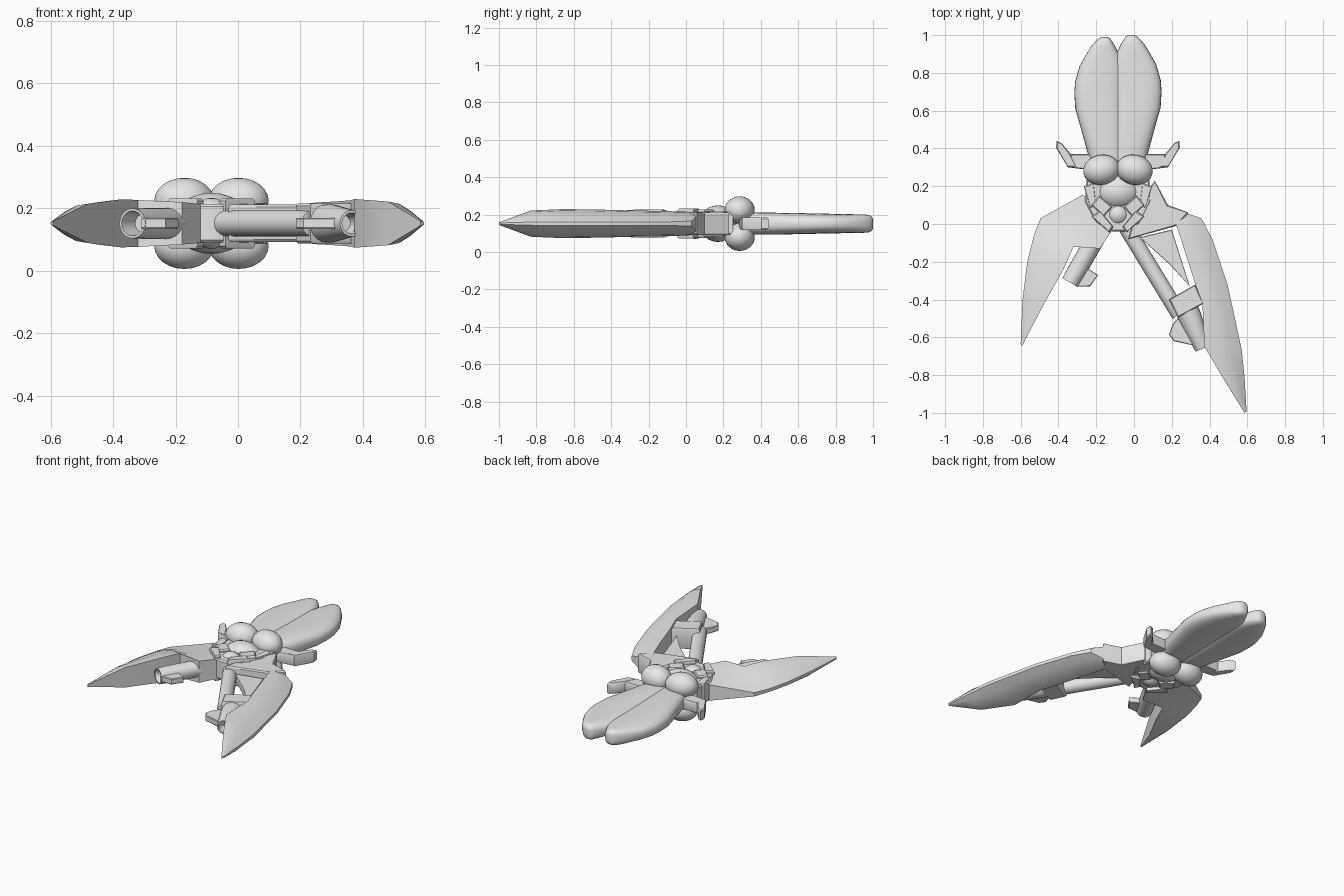
import bpy, bmesh, math
from mathutils import Vector

if "Cube" in bpy.data.objects:
    bpy.data.objects.remove(bpy.data.objects["Cube"])

CX, CZ = -0.085, 0.152          # hull centre line and mid height
grey = bpy.data.materials.new("hull_grey")
grey.diffuse_color = (0.8, 0.8, 0.8, 1)
grey.use_nodes = True
grey.node_tree.nodes["Principled BSDF"].inputs["Base Color"].default_value = grey.diffuse_color


def finish(bm, name, angle=30):
    bmesh.ops.remove_doubles(bm, verts=bm.verts, dist=0.0005)
    bmesh.ops.recalc_face_normals(bm, faces=bm.faces)
    me = bpy.data.meshes.new(name)
    bm.to_mesh(me)
    bm.free()
    ob = bpy.data.objects.new(name, me)
    bpy.context.collection.objects.link(ob)
    me.materials.append(grey)
    bpy.ops.object.select_all(action='DESELECT')
    ob.select_set(True)
    bpy.context.view_layer.objects.active = ob
    bpy.ops.object.shade_smooth_by_angle(angle=math.radians(angle))
    return ob


def loft(name, rings, angle=30, caps=True):
    """Skin a list of equal-length closed rings."""
    bm = bmesh.new()
    vs = [[bm.verts.new(p) for p in r] for r in rings]
    n = len(vs[0])
    for a, b in zip(vs, vs[1:]):
        for i in range(n):
            j = (i + 1) % n
            bm.faces.new((a[i], a[j], b[j], b[i]))
    if caps:
        bm.faces.new(vs[0])
        bm.faces.new(vs[-1])
    return finish(bm, name, angle)


def slab(name, pts, half, inset=0.008):
    """Flat plate from a plan outline, with chamfered top and bottom rims."""
    c = Vector((sum(p[0] for p in pts), sum(p[1] for p in pts))) / len(pts)
    rings = []
    for z, s in ((-half, inset), (-half + inset, 0), (half - inset, 0), (half, inset)):
        ring = []
        for p in pts:
            v = Vector(p)
            v += (c - v).normalized() * s
            ring.append((v.x, v.y, CZ + z))
        rings.append(ring)
    return loft(name, rings)


def turned(name, start, end, profile, sides=20):
    """Revolve (fraction, radius) pairs about a horizontal axis."""
    a, b = Vector((*start, CZ)), Vector((*end, CZ))
    d = (b - a).normalized()
    s = Vector((-d.y, d.x, 0))
    rings = []
    for t, r in profile:
        rings.append([a.lerp(b, t) + s * (r * math.cos(k * math.tau / sides))
                      + Vector((0, 0, r * math.sin(k * math.tau / sides)))
                      for k in range(sides)])
    return loft(name, rings)


def ball(name, loc, size, turn=0):
    bm = bmesh.new()
    bmesh.ops.create_uvsphere(bm, u_segments=20, v_segments=12, radius=1)
    c, s = math.cos(turn), math.sin(turn)
    for v in bm.verts:
        x, y, z = v.co.x * size[0], v.co.y * size[1], v.co.z * size[2]
        v.co = (loc[0] + c * x - s * y, loc[1] + s * x + c * y, loc[2] + z)
    return finish(bm, name, 40)


def blade(name, stations):
    """Scythe wing: thick inner spine falling to a thin outer edge."""
    rings = []
    for (xi, yi), (xo, yo), h, e in stations:
        ring = []
        for f, k in ((0, 1), (0.35, 0.88), (0.7, 0.5), (1, 0)):
            ring.append((xi + (xo - xi) * f, yi + (yo - yi) * f, e + (h - e) * k))
        lower = [(x, y, CZ - z) for x, y, z in reversed(ring)]
        rings.append([(x, y, CZ + z) for x, y, z in ring] + lower)
    return loft(name, rings, 32)


# Long right wing and short left wing
blade("right_wing", [
    ((.20, .04), (.27, .06), .060, .045), ((.225, -.01), (.357, .03), .064, .014),
    ((.255, -.10), (.415, -.08), .067, .010), ((.325, -.32), (.495, -.32), .071, .010),
    ((.362, -.42), (.53, -.48), .074, .010), ((.373, -.65), (.57, -.664), .078, .010),
    ((.48, -.83), (.585, -.81), .070, .009), ((.585, -1.0), (.596, -.99), .007, .004)])
blade("left_wing", [
    ((-.12, -.04), (-.27, .156), .062, .050), ((-.18, -.13), (-.495, .03), .068, .012),
    ((-.32, -.12), (-.53, -.06), .075, .010), ((-.373, -.24), (-.565, -.20), .077, .010),
    ((-.48, -.43), (-.59, -.40), .063, .009), ((-.592, -.645), (-.60, -.635), .007, .004)])

# Right wing framework around its opening
slab("wing_root", [(-.03, -.08), (.225, -.01), (.29, .06), (.18, .10),
                   (.11, .23), (.02, .10)], .060)
slab("wing_pane", [(.03, -.07), (.20, -.03), (.295, -.33), (.19, -.215)], .022, .004)
slab("wing_crossbar", [(.185, -.40), (.325, -.32), (.37, -.42), (.232, -.495)], .064)

# Cannons with hollow muzzles and side fins
turned("right_spar", (-.04, -.02), (.24, -.48), [(0, .042), (1, .042)])
turned("right_cannon", (.25, -.38), (.365, -.66),
       [(0, .06), (.4, .062), (1, .042), (1, .034), (.75, .026)])
slab("right_cannon_fin", [(.23, -.50), (.205, -.53), (.185, -.585), (.21, -.62),
                          (.325, -.645), (.32, -.56)], .018, .004)
turned("left_cannon", (-.20, -.07), (-.338, -.31),
       [(0, .05), (.7, .05), (1, .048), (1, .04), (.75, .03)])
slab("left_cannon_fin", [(-.27, -.22), (-.19, -.27), (-.232, -.33), (-.31, -.332)], .018, .004)

# Central body
slab("body", [(-.25, .25), (.08, .25), (.09, .12), (.03, .0), (-.055, -.04),
              (-.115, -.04), (-.20, .0), (-.26, .12)], .062)
ball("body_core", (CX, .17, CZ), (.125, .10, .098))
ball("front_core", (CX, .05, CZ), (.07, .07, .082))

for side, s in (("left", -1), ("right", 1)):
    def m(pts):
        return [(CX + s * u, y) for u, y in pts]

    # Angled collar blocks and clamps beside the body
    slab(side + "_collar", m([(.13, .22), (.18, .20), (.145, .08), (.115, .10)]), .066)
    slab(side + "_front_clamp", m([(.025, -.015), (.095, .07), (.14, .04), (.045, -.045)]), .080)
    slab(side + "_body_brace", m([(.03, .09), (.10, .15), (.14, .10), (.075, .04)]), .076)

    # Bent side arm
    slab(side + "_arm_base", m([(.14, .37), (.25, .37), (.265, .30), (.14, .285)]), .032)
    slab(side + "_arm_tip", m([(.25, .37), (.30, .43), (.325, .44), (.328, .405),
                               (.265, .30), (.22, .30)]), .034)

    # Rounded bulbs above and below
    for level, k in (("upper", 1), ("lower", -1)):
        ball(f"{side}_{level}_bulb", (CX + s * .087, .287, CZ + k * .072),
             (.098, .080, .074), -s * .2)

    # Tail lobe: y, inner edge, outer edge, half height
    ys = 1.0 if s > 0 else .99
    rings = []
    for y, u0, u1, h in ((.28, -.03, .12, .055), (.37, -.03, .158, .059), (.50, -.03, .193, .058),
                         (.617, -.03, .226, .056), (.70, -.03, .231, .054), (.76, -.03, .227, .053),
                         (.845, -.028, .203, .051), (.90, -.01, .172, .050), (.95, .015, .142, .049),
                         (.98, .032, .116, .046), (.994, .043, .100, .038), (1.0, .055, .085, .024)):
        ring = []
        for i in range(28):
            a = i * math.tau / 28
            c, t = math.cos(a), math.sin(a)
            u = (u0 + u1) / 2 + (u1 - u0) / 2 * math.copysign(abs(c) ** .75, c)
            ring.append((CX + s * u, y * ys, CZ + h * math.copysign(abs(t) ** .75, t)))
        rings.append(ring)
    loft(side + "_tail_lobe", rings, 50)
